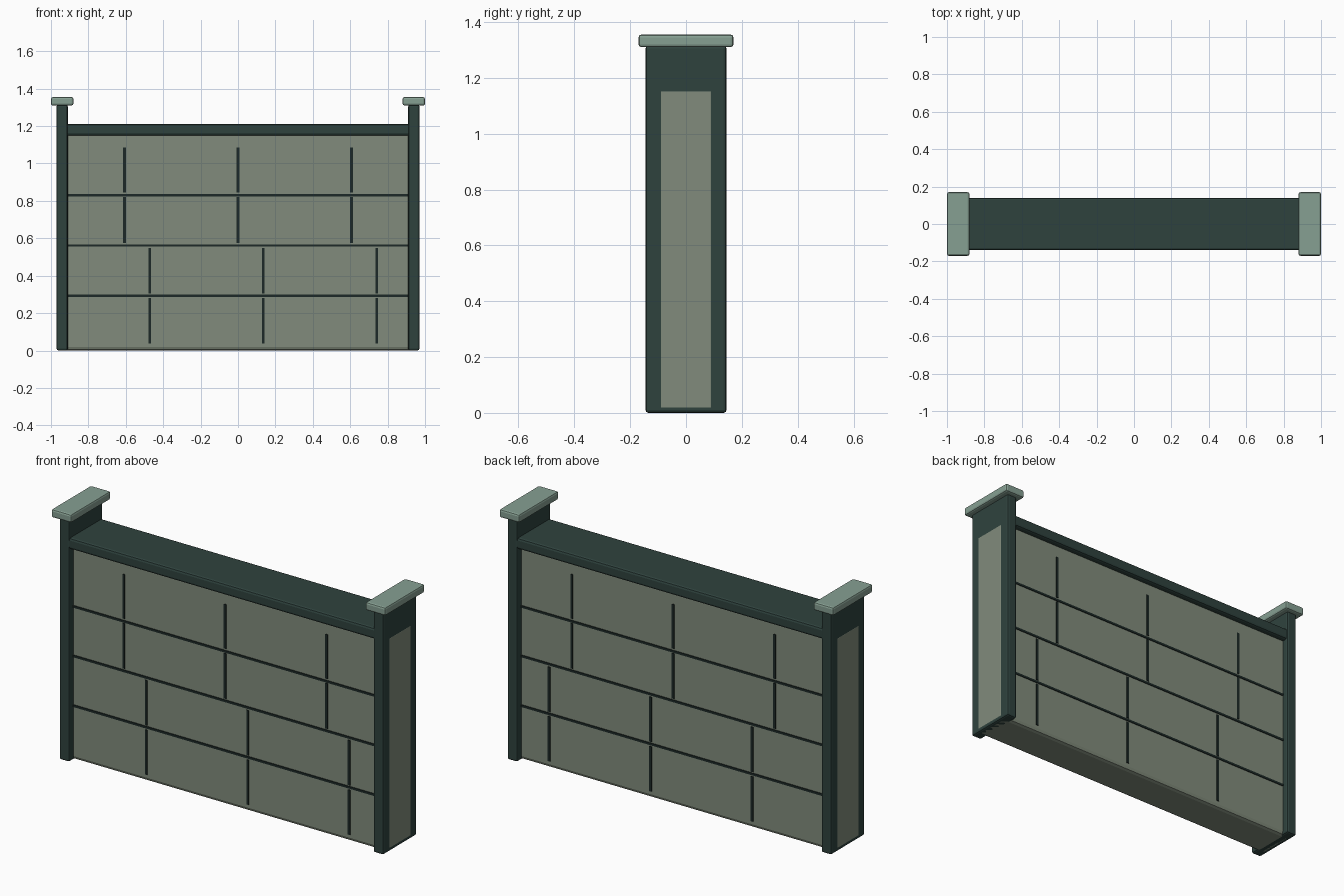
import bpy

if "Cube" in bpy.data.objects:
    bpy.data.objects.remove(bpy.data.objects["Cube"])


def material(name, rgb):
    m = bpy.data.materials.new(name)
    m.diffuse_color = (*rgb, 1)
    m.use_nodes = True
    m.node_tree.nodes["Principled BSDF"].inputs["Base Color"].default_value = m.diffuse_color
    return m


DARK = material("dark_green", (0.028, 0.055, 0.048))
STONE = material("grey_green", (0.22, 0.26, 0.20))
CAP = material("pale_green", (0.24, 0.35, 0.29))
SEAM = material("seam_dark", (0.012, 0.022, 0.02))


def box(name, x, y, z, mat, bevel=0.0, segments=2):
    """Box from (min, max) ranges with optional rounded edges."""
    r = (x, y, z)
    bpy.ops.mesh.primitive_cube_add(size=1, location=[(a + b) / 2 for a, b in r])
    o = bpy.context.object
    o.name = name
    o.scale = [b - a for a, b in r]
    bpy.ops.object.transform_apply(location=False, rotation=False, scale=True)
    o.data.materials.append(mat)
    if bevel:
        mod = o.modifiers.new("bevel", 'BEVEL')
        mod.width = bevel
        mod.segments = segments
    return o


# Wall slab running through both posts, and the rail on top
box("wall_panel", (-0.9705, 0.9705), (-0.108, 0.108), (0, 1.17), STONE, 0.02)
box("top_rail", (-0.95, 0.95), (-0.14, 0.14), (1.15, 1.21), DARK, 0.012)

# End posts with overhanging caps
for side, cx in (("left", -0.94), ("right", 0.94)):
    box(side + "_post", (cx - 0.03, cx + 0.03), (-0.145, 0.145), (0, 1.315), DARK, 0.01)
    box(side + "_cap", (cx - 0.06, cx + 0.06), (-0.17, 0.17), (1.31, 1.355), CAP, 0.01)

# Seams between the blocks, on front and back
rows = [(0.845, 1.085, 0.0), (0.575, 0.82, 0.0), (0.305, 0.548, 0.135), (0.037, 0.28, 0.135)]
for face, s in (("front", -1), ("back", 1)):
    y = sorted((s * 0.104, s * 0.112))
    for i, z in enumerate((0.83, 0.562, 0.293)):
        box(f"{face}_course_seam_{i}", (-0.92, 0.92), y, (z - 0.006, z + 0.006), SEAM)
    for i, (z0, z1, shift) in enumerate(rows):
        for j, x in enumerate((-0.607, 0.0, 0.607)):
            box(f"{face}_joint_{i}_{j}", (x + shift - 0.007, x + shift + 0.007), y, (z0, z1), SEAM)
